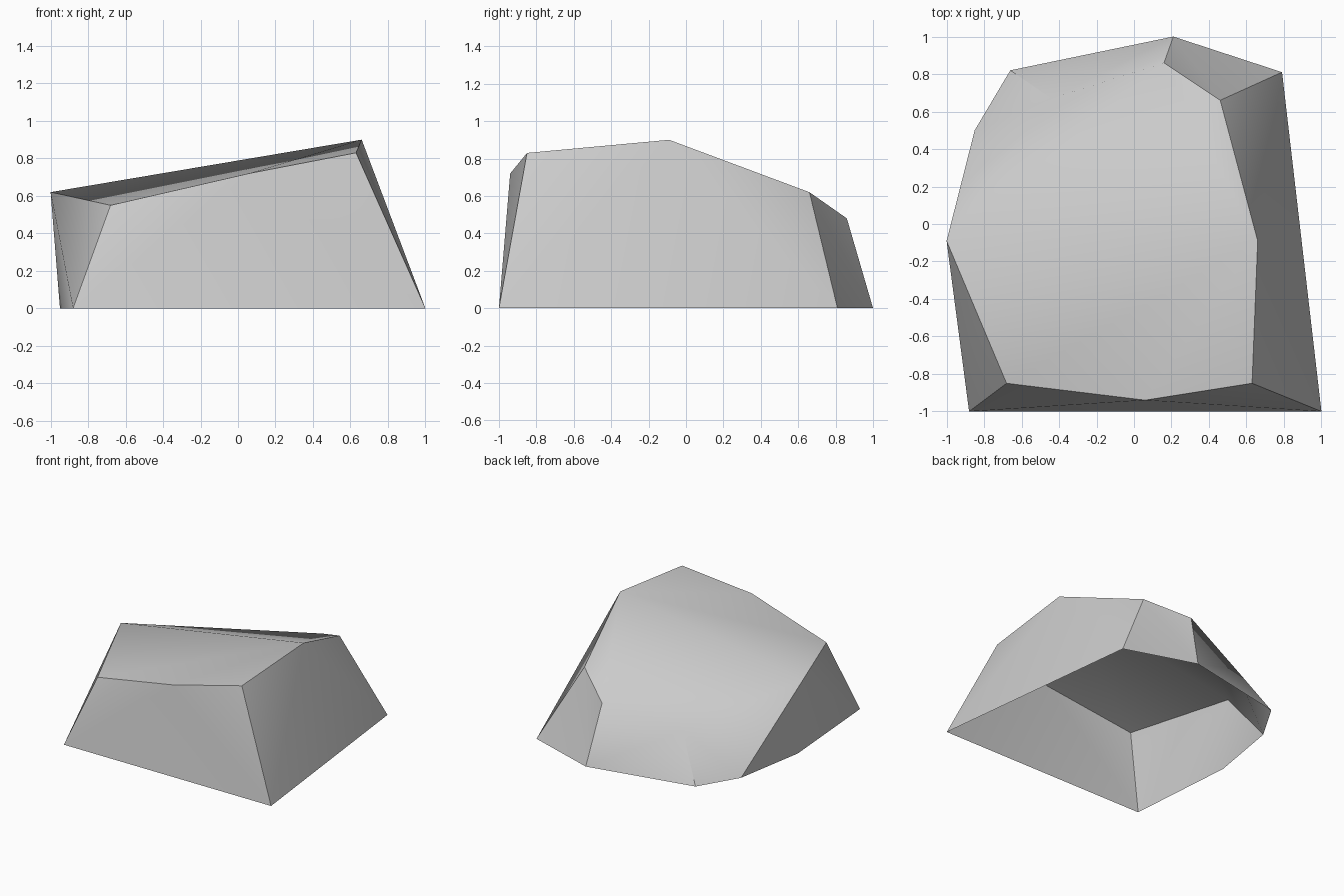
import bpy
import math
from mathutils import Vector

cube = bpy.data.objects.get("Cube")
if cube:
    bpy.data.objects.remove(cube, do_unlink=True)


def make_material(name, value):
    material = bpy.data.materials.new(name)
    colour = (value, value, value, 1)
    material.diffuse_color = colour
    material.use_nodes = True
    material.node_tree.nodes["Principled BSDF"].inputs["Base Color"].default_value = colour
    return material


# Ground outline of the boulder, counter-clockwise (open underneath)
ground = {
    "front_left": (1, -1), "back_left": (0.79, 0.81), "back": (0.21, 1),
    "back_right": (-0.66, 0.82), "rear_right": (-0.85, 0.5),
    "right": (-0.95, -0.09), "front_right": (-0.88, -1),
}
# Corners of the sloping crown
crown = {
    "top_front_left": (0.63, -0.85, 0.83), "top_left": (0.66, -0.09, 0.9),
    "top_back_left": (0.46, 0.66, 0.62), "top_back": (0.16, 0.86, 0.48),
    "top_back_right": (-0.44, 0.67, 0.34), "top_right": (-1, -0.09, 0.62),
    "top_front_right": (-0.68, -0.85, 0.55), "top_front": (0.06, -0.94, 0.72),
}
corners = {name: Vector((x, y, 0)) for name, (x, y) in ground.items()}
corners.update({name: Vector(point) for name, point in crown.items()})
order = list(corners)

facets = [
    # Left wall
    "front_left back_left top_left",
    "front_left top_left top_front_left",
    "back_left top_back_left top_left",
    # Back walls
    "back_left back top_back_left",
    "back top_back top_back_left",
    "back back_right top_back_right",
    "back top_back_right top_back",
    # Right walls
    "back_right rear_right top_back_right",
    "rear_right top_right top_back_right",
    "rear_right right top_right",
    "right front_right top_right",
    "front_right top_front_right top_right",
    # Front wall
    "front_right front_left top_front",
    "front_right top_front top_front_right",
    "front_left top_front_left top_front",
    # Crown: front slope, then back slope
    "top_left top_right top_front_right",
    "top_left top_front_right top_front",
    "top_left top_front top_front_left",
    "top_left top_back_left top_back",
    "top_left top_back top_right",
    "top_back top_back_right top_right",
]
faces = [[order.index(name) for name in facet.split()] for facet in facets]

mesh = bpy.data.meshes.new("boulder")
mesh.from_pydata(list(corners.values()), [], faces)
mesh.update()
mesh.materials.append(make_material("stone grey", 0.6))
boulder = bpy.data.objects.new("boulder", mesh)
bpy.context.collection.objects.link(boulder)

# Soft facets with crisp main edges
bpy.ops.object.select_all(action="DESELECT")
boulder.select_set(True)
bpy.context.view_layer.objects.active = boulder
bpy.ops.object.shade_smooth_by_angle(angle=math.radians(40))
